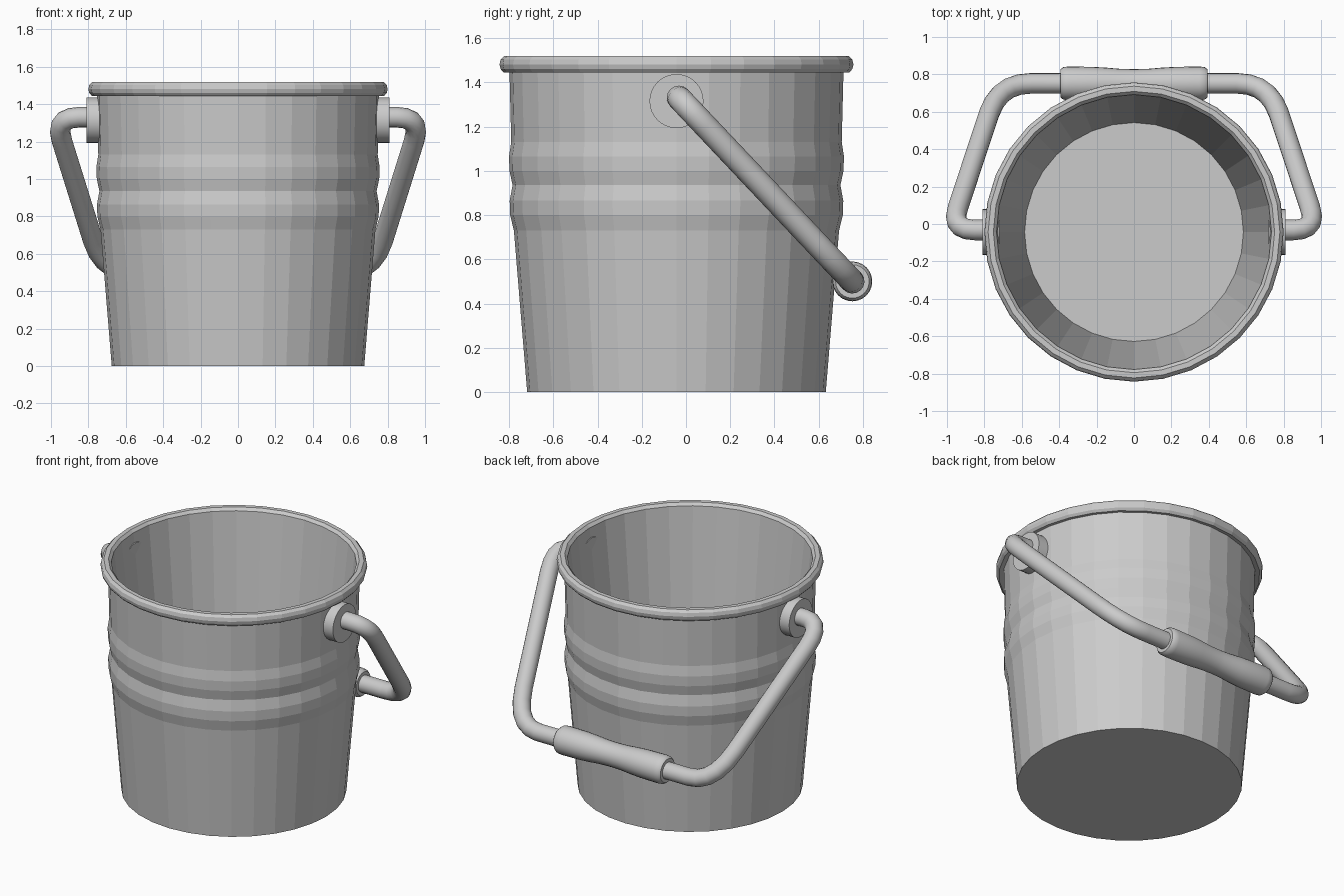
import bpy, bmesh
from math import sin, cos, pi, radians
from mathutils import Matrix, Vector

if "Cube" in bpy.data.objects:
    bpy.data.objects.remove(bpy.data.objects["Cube"])

CY = -0.043          # bucket axis in y


def lathe(name, profile, segs, matrix, smooth=None):
    """Spin (radius, height) points round local z; cap both ends."""
    bm = bmesh.new()
    rings = [[bm.verts.new((r * cos(2 * pi * i / segs), r * sin(2 * pi * i / segs), z))
              for i in range(segs)] for r, z in profile]
    for a, b in zip(rings, rings[1:]):
        for i in range(segs):
            j = (i + 1) % segs
            bm.faces.new((a[i], a[j], b[j], b[i]))
    bm.faces.new(rings[0][::-1])
    bm.faces.new(rings[-1])
    bmesh.ops.recalc_face_normals(bm, faces=bm.faces)
    bm.transform(matrix)
    me = bpy.data.meshes.new(name)
    bm.to_mesh(me)
    bm.free()
    ob = bpy.data.objects.new(name, me)
    bpy.context.collection.objects.link(ob)
    if smooth:
        smooth_by_angle(ob, smooth)
    return ob


def smooth_by_angle(ob, angle):
    bpy.ops.object.select_all(action='DESELECT')
    ob.select_set(True)
    bpy.context.view_layer.objects.active = ob
    bpy.ops.object.shade_smooth_by_angle(angle=radians(angle))


# Bucket: outer wall with two ribs, rolled rim, inner wall, floor
bucket = [(0.675, 0), (0.703, 0.34), (0.735, 0.73),
          (0.752, 0.80), (0.754, 0.865), (0.741, 0.935),
          (0.755, 1.0), (0.757, 1.065), (0.747, 1.13), (0.755, 1.45),
          (0.782, 1.445), (0.795, 1.46), (0.80, 1.48), (0.795, 1.503),
          (0.78, 1.518), (0.752, 1.518), (0.735, 1.50), (0.585, 0.06)]
lathe("bucket", bucket, 32, Matrix.Translation((0, CY, 0)))

# Round pivot plates on both sides
for side, label in ((1, "right"), (-1, "left")):
    m = Matrix.Translation((0, CY, 1.315)) @ Matrix.Rotation(side * pi / 2, 4, 'Y')
    lathe("pivot_" + label, [(0.122, 0.72), (0.122, 0.81)], 32, m, 30)


# Bail handle: a rounded path lying in a slanted plane
BAR_Y, BAR_Z = 0.752, 0.50
START_Y, START_Z = -0.032, 1.33


def place(x, y):
    t = (y - START_Y) / (BAR_Y - START_Y)
    return Vector((x, y, START_Z + t * (BAR_Z - START_Z)))


def corner(a, b, c, steps=5):
    a, b, c = Vector(a), Vector(b), Vector(c)
    return [a * (1 - t) ** 2 + b * 2 * t * (1 - t) + c * t * t
            for t in (i / steps for i in range(steps + 1))]


half = [Vector((0.76, START_Y))]
half += corner((0.85, START_Y), (0.98, START_Y), (0.942, 0.085))
half += corner((0.775, 0.59), (0.72, BAR_Y), (0.55, BAR_Y))
path = [place(*p) for p in half] + [place(-p.x, p.y) for p in reversed(half)]

cu = bpy.data.curves.new("handle", 'CURVE')
cu.dimensions = '3D'
cu.bevel_depth = 0.055
cu.bevel_resolution = 6
cu.use_fill_caps = True
sp = cu.splines.new('POLY')
sp.points.add(len(path) - 1)
for pt, co in zip(sp.points, path):
    pt.co = (*co, 1)
handle = bpy.data.objects.new("handle", cu)
bpy.context.collection.objects.link(handle)
bpy.ops.object.select_all(action='DESELECT')
handle.select_set(True)
bpy.context.view_layer.objects.active = handle
bpy.ops.object.convert(target='MESH')
smooth_by_angle(bpy.context.view_layer.objects.active, 30)

# Waisted grip on the bar
half_grip = [(0.076, 0.01), (0.078, 0.08), (0.084, 0.15), (0.088, 0.22),
             (0.090, 0.35), (0.087, 0.378), (0.076, 0.392)]
grip = [(r, -z) for r, z in reversed(half_grip)] + half_grip
lathe("grip", grip, 24,
      Matrix.Translation((0, BAR_Y, BAR_Z)) @ Matrix.Rotation(pi / 2, 4, 'Y'), 35)
